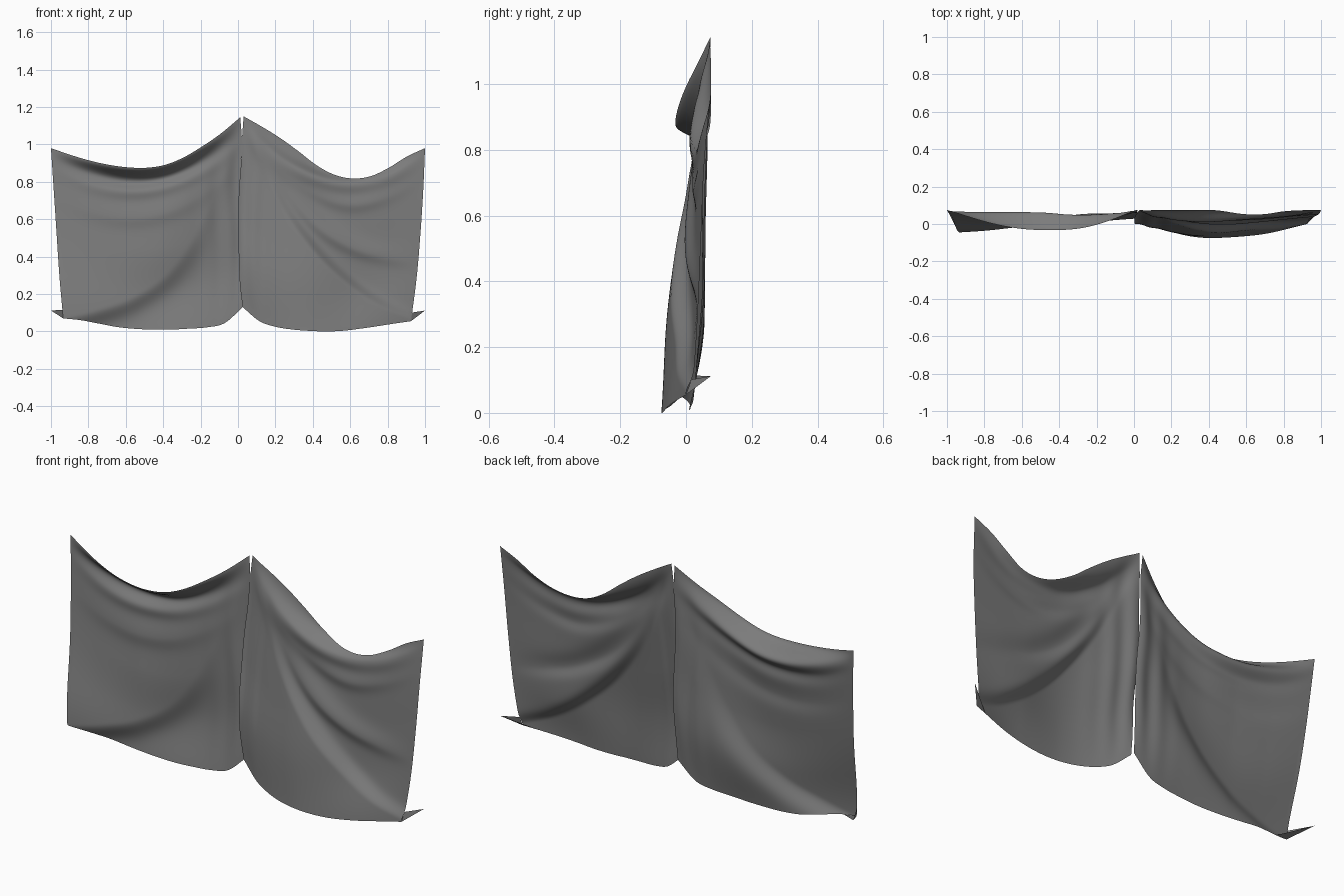
import bpy, math

cube = bpy.data.objects.get("Cube")
if cube:
    bpy.data.objects.remove(cube, do_unlink=True)

# One grey cloth colour
cloth = bpy.data.materials.new("grey_cloth")
cloth.use_nodes = True
GREY = (0.2, 0.2, 0.2, 1)
cloth.diffuse_color = GREY
bsdf = cloth.node_tree.nodes["Principled BSDF"]
bsdf.inputs["Base Color"].default_value = GREY
bsdf.inputs["Roughness"].default_value = 0.9

COLS, ROWS = 100, 120
WALL = 0.076


def spline(values, t):
    """Smooth curve through evenly spaced values, t from 0 to 1."""
    n = len(values) - 1
    f = min(max(t, 0), 1) * n
    i = min(int(f), n - 1)
    f -= i
    b, c = values[i], values[i + 1]
    a = values[i - 1] if i else 2 * b - c
    d = values[i + 2] if i + 2 <= n else 2 * c - b
    return b + f / 2 * (c - a + f * (2 * a - 5 * b + 4 * c - d + f * (3 * (b - c) + d - a)))


def fold_depth(fold, t, z):
    """Rounded fold following a height line, with its own width above and below."""
    line, strength, above, below = fold
    e = 0.02
    slope = (spline(line, t + e) - spline(line, t - e)) / (2 * e)
    s = (z - spline(line, t)) / math.sqrt(1 + slope * slope)
    return spline(strength, t) * math.exp(-(s / (above if s > 0 else below)) ** 2)


def make_object(name, verts, faces):
    mesh = bpy.data.meshes.new(name)
    mesh.from_pydata(verts, [], faces)
    mesh.materials.append(cloth)
    obj = bpy.data.objects.new(name, mesh)
    bpy.context.collection.objects.link(obj)
    for o in bpy.context.selected_objects:
        o.select_set(False)
    obj.select_set(True)
    bpy.context.view_layer.objects.active = obj
    bpy.ops.object.shade_smooth_by_angle(angle=math.radians(60))


def make_panel(side, sign, top, bottom, inner, outer, depth, folds, lip, lip_size):
    def point(t, v):
        x = spline(inner, v) * (1 - t) + sign * spline(outer, v) * t
        z = spline(top, t) * (1 - v) + spline(bottom, t) * v
        y = spline([spline(row, t) for row in depth], v)
        y += sum(fold_depth(f, t, z) for f in folds)
        # Top lip tips forward or back between the pinned corners
        y += lip * math.sin(math.pi * t) * math.exp(-(v / lip_size) ** 2)
        # Narrow pleats beside the centre opening
        y += 0.006 * math.sin(t * 55) * math.exp(-(t / 0.16) ** 2) * math.sin(math.pi * v)
        return (x, min(max(y, -0.08), WALL), z)

    # Columns bunch up towards both side edges
    ts = [(1 - math.cos(math.pi * i / COLS)) / 2 for i in range(COLS + 1)]
    verts = [point(t, j / ROWS) for t in ts for j in range(ROWS + 1)]
    faces = []
    for i in range(COLS):
        for j in range(ROWS):
            a = i * (ROWS + 1) + j
            b = a + ROWS + 1
            f = (a, a + 1, b + 1, b)
            faces.append(f if sign > 0 else f[::-1])
    make_object(side + "_curtain", verts, faces)

    # Bottom corner pinned back, leaving a small folded tip
    tip = (sign, WALL, 0.112)
    corner = [point(1, 0.95), point(1, 1), point(0.93, 1), tip]
    tris = [(0, 1, 3), (1, 2, 3)]
    if sign < 0:
        tris = [t[::-1] for t in tris]
    make_object(side + "_folded_corner", corner, tris)


# Right curtain: lip hangs forward, outer part swings over a deep diagonal fold
make_panel(
    "right", -1,
    top=(1.145, 1.06, 0.99, 0.93, 0.89, 0.875, 0.878, 0.892, 0.915, 0.945, 0.98),
    bottom=(0.13, 0.045, 0.022, 0.015, 0.01, 0.01, 0.014, 0.024, 0.042, 0.06, 0.07),
    inner=(0.012, 0.021, 0.016, 0.018, 0.028, 0.035, 0.035, 0.03, 0.025),
    outer=(1, 0.985, 0.97, 0.955, 0.935),
    depth=((0.075, 0.06, 0.06, 0.075),
           (0.065, 0.052, 0.04, 0.055),
           (0.055, 0.05, 0.035, 0.035),
           (0.05, 0.055, 0.042, 0.02),
           (0.03, 0.01, 0.015, 0.01)),
    folds=(((1.05, 0.62, 0.33, 0.19, 0.12, 0.07), (0, -0.045, -0.055), 0.3, 0.07),
           ((1.05, 0.915, 0.83, 0.81, 0.85, 0.92), (0, 0.02, 0), 0.04, 0.04),
           ((1.0, 0.86, 0.775, 0.75, 0.78, 0.87), (0, -0.016, 0), 0.03, 0.04),
           ((0.9, 0.74, 0.64, 0.61, 0.64, 0.72), (0, -0.012, 0), 0.08, 0.05)),
    lip=-0.09, lip_size=0.05)

# Left curtain: lip leans back over a shelf fold, lower inner part billows forward
make_panel(
    "left", 1,
    top=(1.15, 1.095, 1.035, 0.965, 0.89, 0.838, 0.818, 0.83, 0.875, 0.935, 0.98),
    bottom=(0.13, 0.055, 0.024, 0.01, 0.003, 0, 0.004, 0.015, 0.028, 0.042, 0.055),
    inner=(0.03, 0.021, 0.016, 0.006, 0.002, 0.002, 0.005, 0.01, 0.025),
    outer=(1, 0.99, 0.975, 0.955, 0.925),
    depth=((0.075, 0.05, 0.045, 0.075),
           (0.055, 0.03, 0.032, 0.055),
           (0.03, 0, 0.025, 0.045),
           (0, -0.038, 0.012, 0.035),
           (0.01, -0.062, -0.035, 0.02)),
    folds=(((1.1, 0.7, 0.43, 0.25, 0.13, 0.06), (0, -0.045, -0.02), 0.04, 0.25),
           ((1.12, 0.82, 0.59, 0.46, 0.4, 0.37), (0, -0.022, 0), 0.06, 0.04),
           ((1.1, 0.93, 0.83, 0.795, 0.835, 0.93), (0, -0.04, 0), 0.03, 0.05),
           ((1.05, 0.87, 0.74, 0.68, 0.72, 0.82), (0, -0.014, 0), 0.05, 0.04)),
    lip=0.03, lip_size=0.07)
